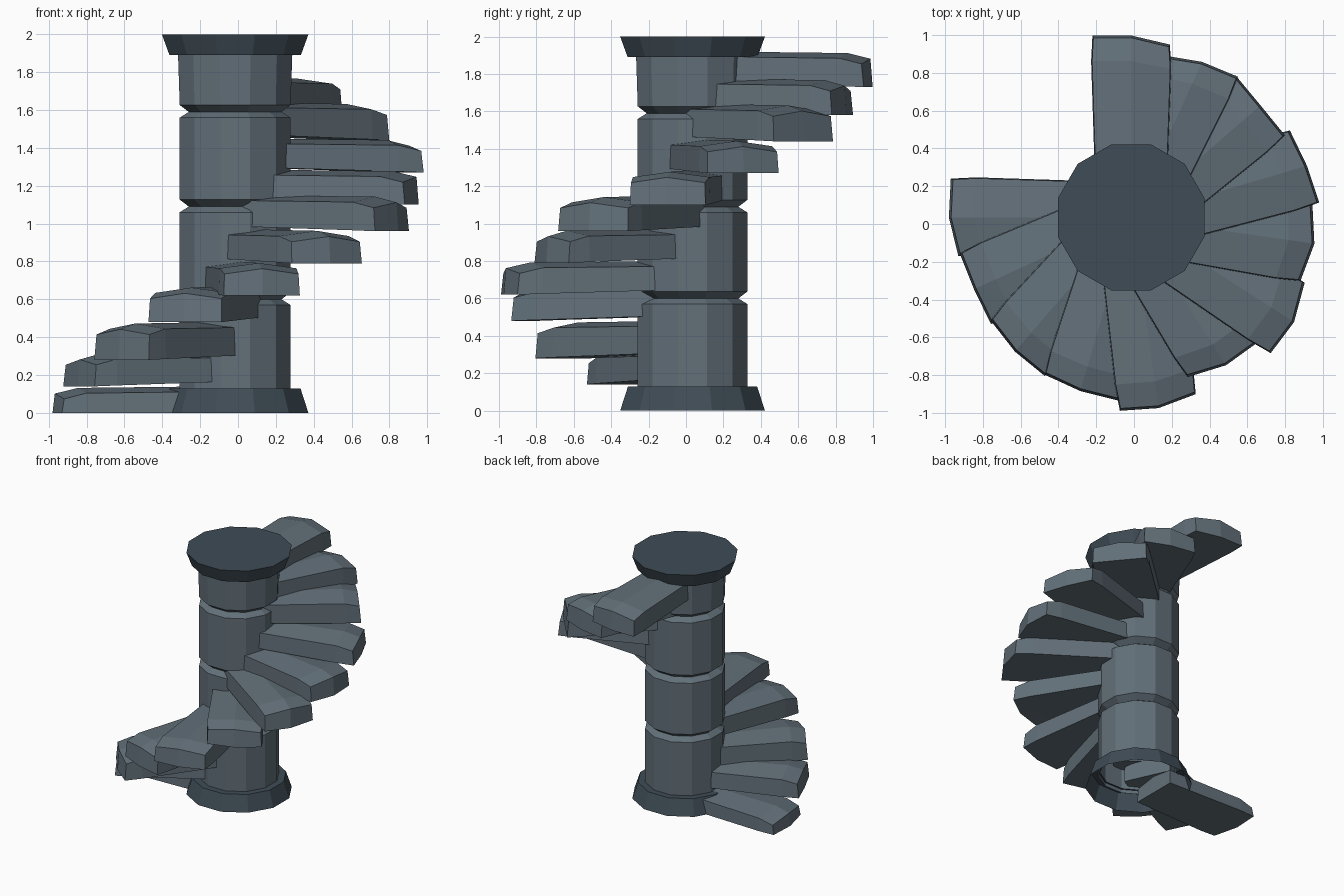
import bpy, bmesh, math

if "Cube" in bpy.data.objects:
    bpy.data.objects.remove(bpy.data.objects["Cube"])

CX, CY = -0.015, 0.035          # column axis
SIDES = 12


def material(name, rgb):
    m = bpy.data.materials.new(name)
    m.diffuse_color = (*rgb, 1)
    m.use_nodes = True
    m.node_tree.nodes["Principled BSDF"].inputs["Base Color"].default_value = m.diffuse_color
    return m


stone = material("slate stone", (0.122, 0.160, 0.190))
trim = material("dark slate trim", (0.050, 0.072, 0.092))


def finish(bm, name, mat):
    bmesh.ops.recalc_face_normals(bm, faces=bm.faces)
    me = bpy.data.meshes.new(name)
    bm.to_mesh(me)
    bm.free()
    me.materials.append(mat)
    ob = bpy.data.objects.new(name, me)
    bpy.context.collection.objects.link(ob)
    return ob


def lathe(name, profile, mat, cap_top=False, cap_bottom=False):
    """Twelve-sided turned part; profile is (flat-to-axis distance, z)."""
    bm = bmesh.new()
    rings = []
    for r, z in profile:
        r /= math.cos(math.pi / SIDES)
        rings.append([bm.verts.new((CX + r * math.cos((i + .5) * math.tau / SIDES),
                                    CY + r * math.sin((i + .5) * math.tau / SIDES), z))
                      for i in range(SIDES)])
    for a, b in zip(rings, rings[1:]):
        for i in range(SIDES):
            j = (i + 1) % SIDES
            bm.faces.new((a[i], a[j], b[j], b[i]))
    if cap_top:
        bm.faces.new(rings[-1])
    if cap_bottom:
        bm.faces.new(rings[0])
    return finish(bm, name, mat)


# Column drums with V grooves between them, open underneath
shaft = [(0.293, 0.10)]
for g in (0.60, 1.09, 1.59):
    shaft += [(0.293, g - 0.03), (0.245, g), (0.293, g + 0.037)]
shaft += [(0.302, 1.90)]
lathe("column", shaft, stone)

# Flared base and cap
lathe("column_base", [(0.387, 0), (0.345, 0.13), (0.28, 0.13)], trim)
lathe("column_cap", [(0.347, 1.89), (0.387, 2.0)], trim, cap_top=True, cap_bottom=True)

# Steps: bottom z, top z, outer reach on trailing side / middle / leading side
STEPS = [
    (0.00, 0.14, 0.955, 0.965, 0.915), (0.14, 0.32, 0.905, 0.915, 0.91),
    (0.28, 0.48, 0.90, 0.94, 0.934), (0.48, 0.67, 0.928, 0.958, 0.95),
    (0.62, 0.80, 1.005, 1.02, 0.975), (0.79, 0.97, 0.873, 0.93, 0.919),
    (0.96, 1.15, 1.01, 1.025, 0.96), (1.10, 1.285, 0.935, 0.98, 0.94),
    (1.27, 1.45, 0.978, 0.97, 0.936), (1.44, 1.64, 0.90, 0.906, 0.91),
    (1.58, 1.775, 0.912, 0.905, 0.85), (1.73, 1.92, 0.915, 0.963, 0.963),
]


def step(k, z0, z1, *reach):
    ang = math.pi + k * math.radians(270 / 11)
    d = (math.cos(ang), math.sin(ang))
    bm = bmesh.new()

    def vert(r, s, z):
        return bm.verts.new((CX + d[0] * r - d[1] * s, CY + d[1] * r + d[0] * s, z))

    top, bot = [], []
    for row, f in enumerate((None, 0.86, 1.0)):     # inner end, brow, outer end
        t, b = [], []
        for col, side in enumerate((-1, 0, 1)):
            r = 0.15 if f is None else reach[col] * f
            w = side * (0.19, 0.212, 0.205)[row]
            drop = (0, 0.008, 0.038)[row] + (0.028 if side else 0)
            lift = (0.025, 0.005, 0)[row] if k else 0
            t.append(vert(r - (0.012 if row == 2 else 0), w * 0.975, z1 - drop))
            b.append(vert(r, w, z0 + lift))
        top.append(t)
        bot.append(b)
    for i in range(2):
        for j in range(2):
            for g in (top, bot):
                bm.faces.new((g[i][j], g[i][j + 1], g[i + 1][j + 1], g[i + 1][j]))
        for j in (0, 2):                            # long sides
            bm.faces.new((top[i][j], top[i + 1][j], bot[i + 1][j], bot[i][j]))
        for r in (0, 2):                            # ends
            bm.faces.new((top[r][i], top[r][i + 1], bot[r][i + 1], bot[r][i]))
    finish(bm, f"step_{k + 1:02d}", stone)


for k, row in enumerate(STEPS):
    step(k, *row)
